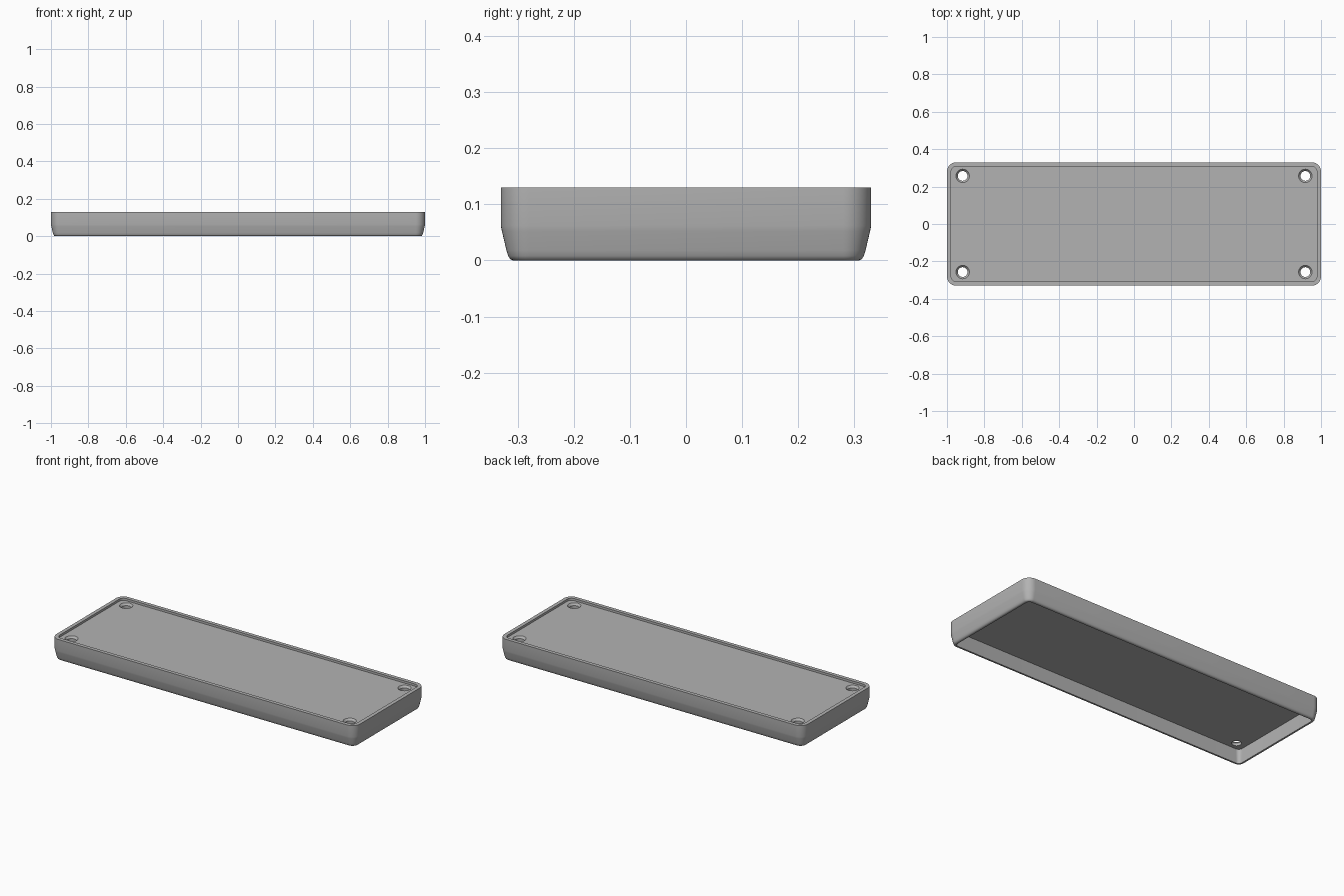
import bpy
import bmesh
import math

cube = bpy.data.objects.get("Cube")
if cube:
    bpy.data.objects.remove(cube, do_unlink=True)

HALF_X, HALF_Y, CORNER = 1.0, 0.33, 0.05
STEPS = 10

grey = bpy.data.materials.new("light_grey")
grey.use_nodes = True
colour = (0.45, 0.45, 0.45, 1)
grey.diffuse_color = colour
grey.node_tree.nodes["Principled BSDF"].inputs["Base Color"].default_value = colour


def rounded_ring(bm, inset, z):
    """Rounded rectangle, shrunk by inset, at height z."""
    radius = max(CORNER - inset, 0.015)
    cx, cy = HALF_X - inset - radius, HALF_Y - inset - radius
    ring = []
    for quarter, (sx, sy) in enumerate([(1, 1), (-1, 1), (-1, -1), (1, -1)]):
        for i in range(STEPS + 1):
            a = (quarter + i / STEPS) * math.pi / 2
            ring.append(bm.verts.new((sx * cx + radius * math.cos(a),
                                      sy * cy + radius * math.sin(a), z)))
    return ring


def circle_ring(bm, x, y, radius, z, sides=32):
    return [bm.verts.new((x + radius * math.cos(2 * math.pi * i / sides),
                          y + radius * math.sin(2 * math.pi * i / sides), z))
            for i in range(sides)]


def loft(bm, rings):
    """Skin consecutive rings and cap both ends."""
    for a, b in zip(rings, rings[1:]):
        for i in range(len(a)):
            j = (i + 1) % len(a)
            bm.faces.new((a[i], a[j], b[j], b[i]))
    bm.faces.new(rings[0])
    bm.faces.new(rings[-1])


def make_object(name, bm):
    bmesh.ops.recalc_face_normals(bm, faces=bm.faces[:])
    mesh = bpy.data.meshes.new(name)
    bm.to_mesh(mesh)
    bm.free()
    mesh.materials.append(grey)
    obj = bpy.data.objects.new(name, mesh)
    bpy.context.collection.objects.link(obj)
    return obj


# Shell section: recessed top, rim, tapered outer wall, rounded foot, hollow underside
section = [(0.022, 0.117), (0.022, 0.13), (0, 0.13), (0, 0.062), (0.002, 0.052),
           (0.010, 0.018), (0.013, 0.008), (0.017, 0.002), (0.022, 0),
           (0.030, 0), (0.026, 0.088)]
bm = bmesh.new()
loft(bm, [rounded_ring(bm, inset, z) for inset, z in section])
cover = make_object("cover_shell", bm)

# Countersunk screw holes in the four corners
hole_profile = [(0.026, 0.07), (0.026, 0.105), (0.036, 0.117), (0.036, 0.125)]
bm = bmesh.new()
for sx in (-1, 1):
    for sy in (-1, 1):
        loft(bm, [circle_ring(bm, sx * 0.916, sy * 0.257, r, z) for r, z in hole_profile])
cutter = make_object("screw_hole_cutter", bm)
cutter.hide_render = True

cut = cover.modifiers.new("screw_holes", 'BOOLEAN')
cut.operation = 'DIFFERENCE'
cut.solver = 'EXACT'
cut.object = cutter

bpy.ops.object.select_all(action='DESELECT')
cover.select_set(True)
bpy.context.view_layer.objects.active = cover
bpy.ops.object.modifier_apply(modifier=cut.name)
bpy.data.objects.remove(cutter, do_unlink=True)
bpy.ops.object.shade_smooth_by_angle(angle=math.radians(35))
